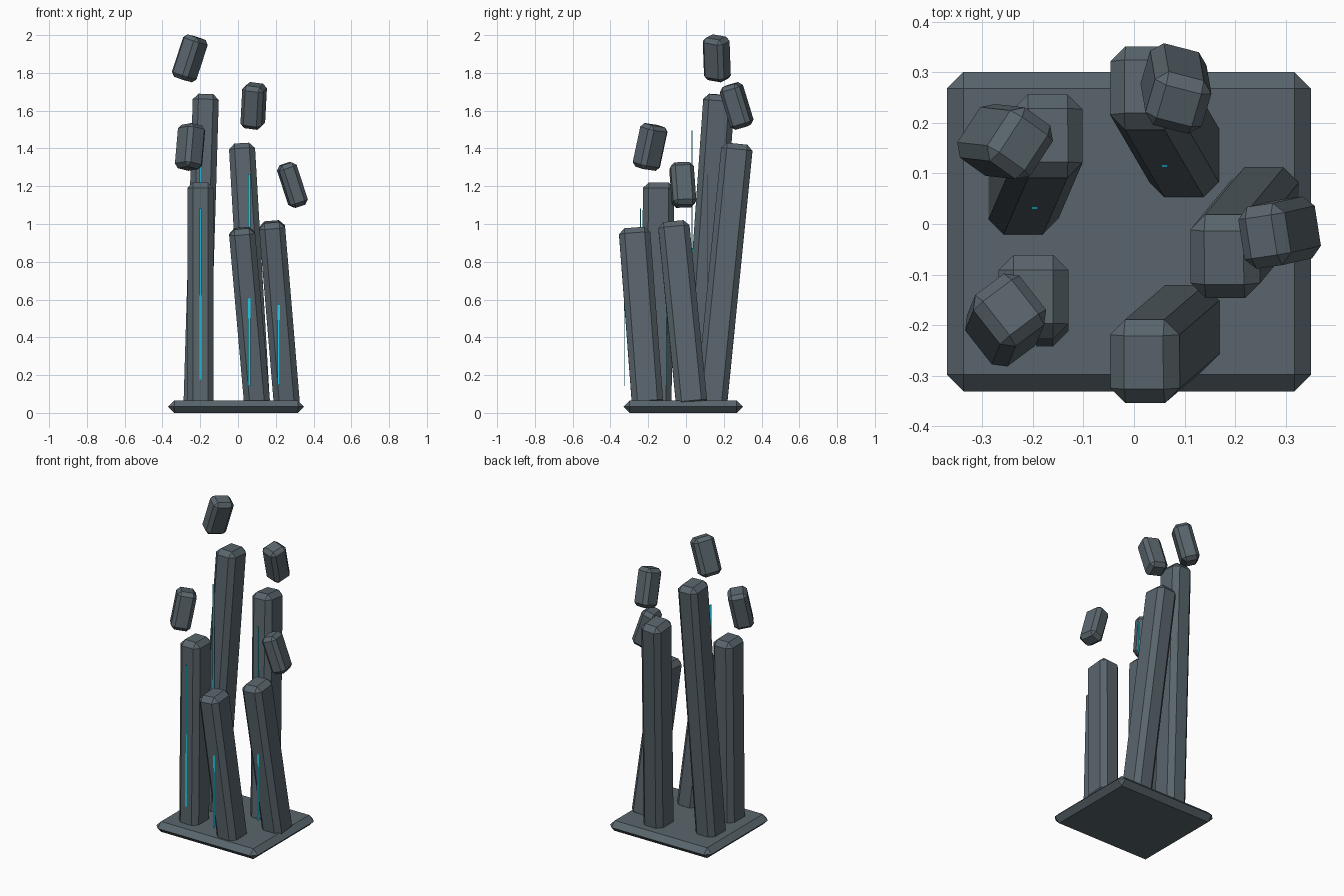
import bpy, bmesh, math
from mathutils import Matrix, Vector

if "Cube" in bpy.data.objects:
    bpy.data.objects.remove(bpy.data.objects["Cube"])


def material(name, rgb):
    m = bpy.data.materials.new(name)
    m.diffuse_color = (*rgb, 1.0)
    m.use_nodes = True
    m.node_tree.nodes["Principled BSDF"].inputs["Base Color"].default_value = m.diffuse_color
    return m


STONE = material("slate_stone", (0.10, 0.13, 0.15))
GLOW = material("cyan_glow", (0.016, 0.60, 0.78))


def block(name, size, center, rot, bevel, mat):
    """Flat-shaded box with chamfered edges."""
    bm = bmesh.new()
    bmesh.ops.create_cube(bm, size=1.0)
    bmesh.ops.scale(bm, vec=size, verts=bm.verts)
    if bevel:
        bmesh.ops.bevel(bm, geom=bm.edges[:], offset=bevel, segments=1,
                        profile=0.5, affect='EDGES')
    bm.transform(Matrix.Translation(center) @ rot.to_4x4())
    me = bpy.data.meshes.new(name)
    bm.to_mesh(me)
    bm.free()
    me.materials.append(mat)
    ob = bpy.data.objects.new(name, me)
    bpy.context.collection.objects.link(ob)
    return ob


def rotation(lean_x, lean_y, yaw=0.0):
    """Lean the top towards +x and +y, after turning about z."""
    return (Matrix.Rotation(lean_x, 3, 'Y') @ Matrix.Rotation(-lean_y, 3, 'X')
            @ Matrix.Rotation(yaw, 3, 'Z'))


# Chamfered ground slab
block("base_slab", (0.72, 0.632, 0.066), (-0.01, -0.015, 0.033),
      Matrix.Identity(3), 0.0329, STONE)

# Leaning pillars: name, base centre xy, top centre xyz, glow strip xy
pillars = [
    ("tall_back_pillar", (-0.220, 0.060), (-0.170, 0.176, 1.685), (-0.197, 0.032)),
    ("right_back_pillar", (0.101, 0.133), (0.020, 0.272, 1.423), (0.060, 0.115)),
    ("left_front_pillar", (-0.199, -0.160), (-0.199, -0.144, 1.220), (-0.199, -0.241)),
    ("middle_front_pillar", (0.103, -0.202), (0.019, -0.274, 0.978), (0.060, -0.327)),
    ("right_pillar", (0.260, 0.032), (0.178, -0.067, 1.012), (0.216, -0.104)),
]
for name, (bx, by), top, (sx, sy) in pillars:
    base, top = Vector((bx, by, 0.03)), Vector(top)
    d = top - base
    rot = rotation(math.atan2(d.x, d.z), math.asin(d.y / d.length))
    block(name, (0.138, 0.166, d.length), (base + top) / 2, rot, 0.03, STONE)
    # Upright glowing strip partly sunk into the leaning front face
    low, high = top.z * 0.145, top.z * 0.888
    block(name + "_glow_strip", (0.012, 0.004, high - low),
          (sx, sy, (low + high) / 2), Matrix.Identity(3), 0, GLOW)

# Floating fragments: size, centre, lean x, lean y, yaw in degrees
fragments = [
    ((0.108, 0.128, 0.236), (-0.255, 0.163, 1.877), 18, -2, -34),
    ((0.116, 0.114, 0.236), (0.083, 0.268, 1.625), 3, -17, -15),
    ((0.116, 0.130, 0.236), (-0.254, -0.190, 1.408), 5, 12, 37),
    ((0.098, 0.124, 0.236), (0.288, -0.017, 1.207), -18, -4, 8),
]
for i, (size, center, lx, ly, yaw) in enumerate(fragments, 1):
    rot = rotation(math.radians(lx), math.radians(ly), math.radians(yaw))
    block(f"floating_fragment_{i}", size, center, rot, 0.022, STONE)
